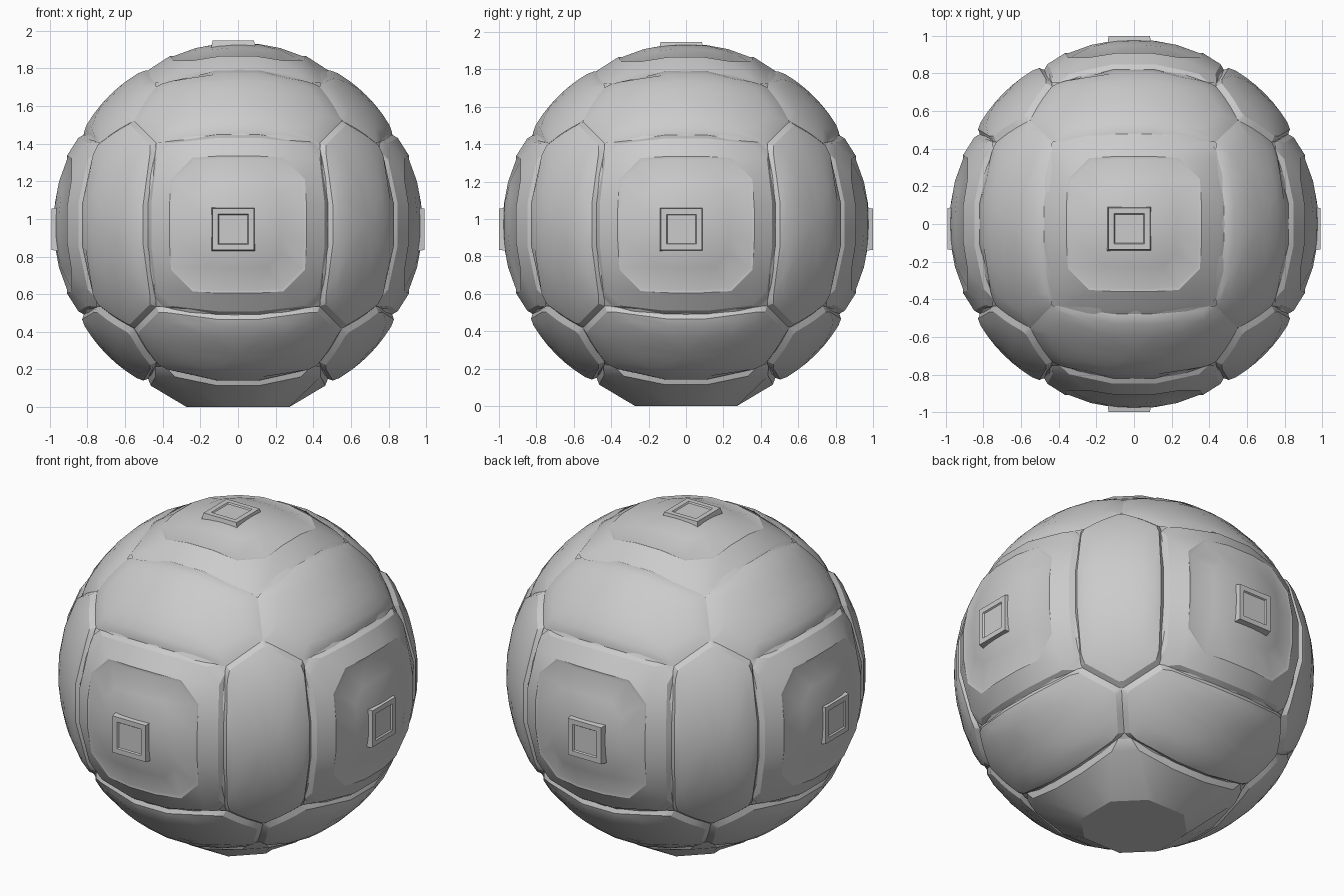
import bpy, bmesh, math
from mathutils import Vector
from itertools import combinations

if "Cube" in bpy.data.objects:
    bpy.data.objects.remove(bpy.data.objects["Cube"])

CENTRE = Vector((0, 0, 0.97))
HALF = 0.45                      # half width of a square panel on the sphere

grey = bpy.data.materials.new("plain grey")
grey.use_nodes = True
colour = (0.6, 0.6, 0.6, 1)
grey.diffuse_color = colour
grey.node_tree.nodes["Principled BSDF"].inputs["Base Color"].default_value = colour


def finish(bm, name, angle=25):
    mesh = bpy.data.meshes.new(name)
    bm.to_mesh(mesh)
    bm.free()
    obj = bpy.data.objects.new(name, mesh)
    obj.location = CENTRE
    bpy.context.collection.objects.link(obj)
    mesh.materials.append(grey)
    bpy.ops.object.select_all(action="DESELECT")
    obj.select_set(True)
    bpy.context.view_layer.objects.active = obj
    bpy.ops.object.shade_smooth_by_angle(angle=math.radians(angle))


def outline(corners, cut):
    """Cut every corner of a polygon and split its sides."""
    points = []
    for i, p in enumerate(corners):
        q = corners[(i + 1) % len(corners)]
        points += [p.lerp(q, t) for t in (cut, 0.38, 0.62, 1 - cut)]
    return points


def panel(name, corners, middle, rings, flat=None):
    """Domed plate from rings of (scale, radius, corner cut); flat levels the last ring."""
    bm = bmesh.new()
    loops = []
    for ring in rings:
        scale, radius, cut = ring
        loop = []
        for p in outline(corners, cut):
            v = (middle * 0.9).lerp(p, scale).normalized() * radius
            if flat and ring == rings[-1]:
                v *= flat / v.dot(middle)
            loop.append(bm.verts.new(v))
        loops.append(loop)
    n = len(loops[0])
    for a, b in zip(loops, loops[1:]):
        for i in range(n):
            j = (i + 1) % n
            bm.faces.new((a[i], a[j], b[j], b[i]))
    tip = bm.verts.new(middle * (flat or rings[-1][1]))
    for i in range(n):
        bm.faces.new((loops[-1][i], loops[-1][(i + 1) % n], tip))
    bm.normal_update()
    for f in bm.faces:
        if f.normal.dot(middle) < 0:
            f.normal_flip()
    finish(bm, name)


def small_plate(name, axis, u, v, top):
    """Square raised plate with a shallow recess."""
    bm = bmesh.new()
    shift = (u + v) * -0.025
    loops = []
    for half, height in ((0.118, 0.94), (0.11, top), (0.08, top), (0.075, top - 0.008)):
        loops.append([bm.verts.new(axis * height + shift + u * (half * a) + v * (half * b))
                      for a, b in ((-1, -1), (1, -1), (1, 1), (-1, 1))])
    for a, b in zip(loops, loops[1:]):
        for i in range(4):
            j = (i + 1) % 4
            bm.faces.new((a[i], a[j], b[j], b[i]))
    bm.faces.new(loops[-1])
    bm.normal_update()
    if bm.faces[:][-1].normal.dot(axis) < 0:
        bmesh.ops.reverse_faces(bm, faces=bm.faces[:])
    finish(bm, name, 10)


# Inner ball seen in the seams
bm = bmesh.new()
bmesh.ops.create_icosphere(bm, subdivisions=4, radius=0.952)
finish(bm, "inner_ball", 40)

# Six square panels; the bottom is level, the others carry a small plate
sides = {"left": (1, 0, 0), "right": (-1, 0, 0), "back": (0, 1, 0),
         "front": (0, -1, 0), "top": (0, 0, 1), "bottom": (0, 0, -1)}
sides = {k: Vector(d) for k, d in sides.items()}
plate_top = {"left": 0.99, "right": 0.99, "back": 1.0, "front": 1.0, "top": 0.977}
depth = math.sqrt(1 - 2 * HALF ** 2)
for name, d in sides.items():
    u = Vector((abs(d.y) + abs(d.z), abs(d.x), 0))
    v = Vector((0, abs(d.z), abs(d.x) + abs(d.y)))
    corners = [d * depth + u * (HALF * a) + v * (HALF * b)
               for a, b in ((-1, -1), (1, -1), (1, 1), (-1, 1))]
    if name == "bottom":
        panel(name + "_panel", corners, d,
              ((1, 0.955, 0.06), (0.94, 0.98, 0.12), (0.52, 1, 0.27)), 0.97)
        continue
    r = 0.966 if name == "top" else 0.98
    rings = ((1, 0.955, 0.05), (0.94, r - 0.008, 0.1), (0.72, r + 0.004, 0.16),
             (0.69, r - 0.004, 0.16), (0.45, r, 0.16), (0.22, r, 0.16))
    panel(name + "_panel", corners, d, rings)
    small_plate(name + "_small_plate", d, u, v, plate_top[name])

# Twelve long six-sided panels between neighbouring squares
for (na, a), (nb, b) in combinations(sides.items(), 2):
    if abs(a.dot(b)) > 0.5:
        continue
    c = a.cross(b)
    near_a = [a * depth + b * HALF + c * (HALF * s) for s in (1, -1)]
    near_b = [b * depth + a * HALF + c * (HALF * s) for s in (1, -1)]
    ends = [(a + b + c * s).normalized() for s in (1, -1)]
    corners = [near_a[0], ends[0], near_b[0], near_b[1], ends[1], near_a[1]]
    r = 0.968 if "top" in (na, nb) else 0.982
    rings = ((1, 0.956, 0.03), (0.93, r - 0.006, 0.06), (0.78, r, 0.15),
             (0.5, r, 0.15), (0.25, r, 0.15))
    panel(f"{na}_{nb}_panel", corners, (a + b).normalized(), rings)
